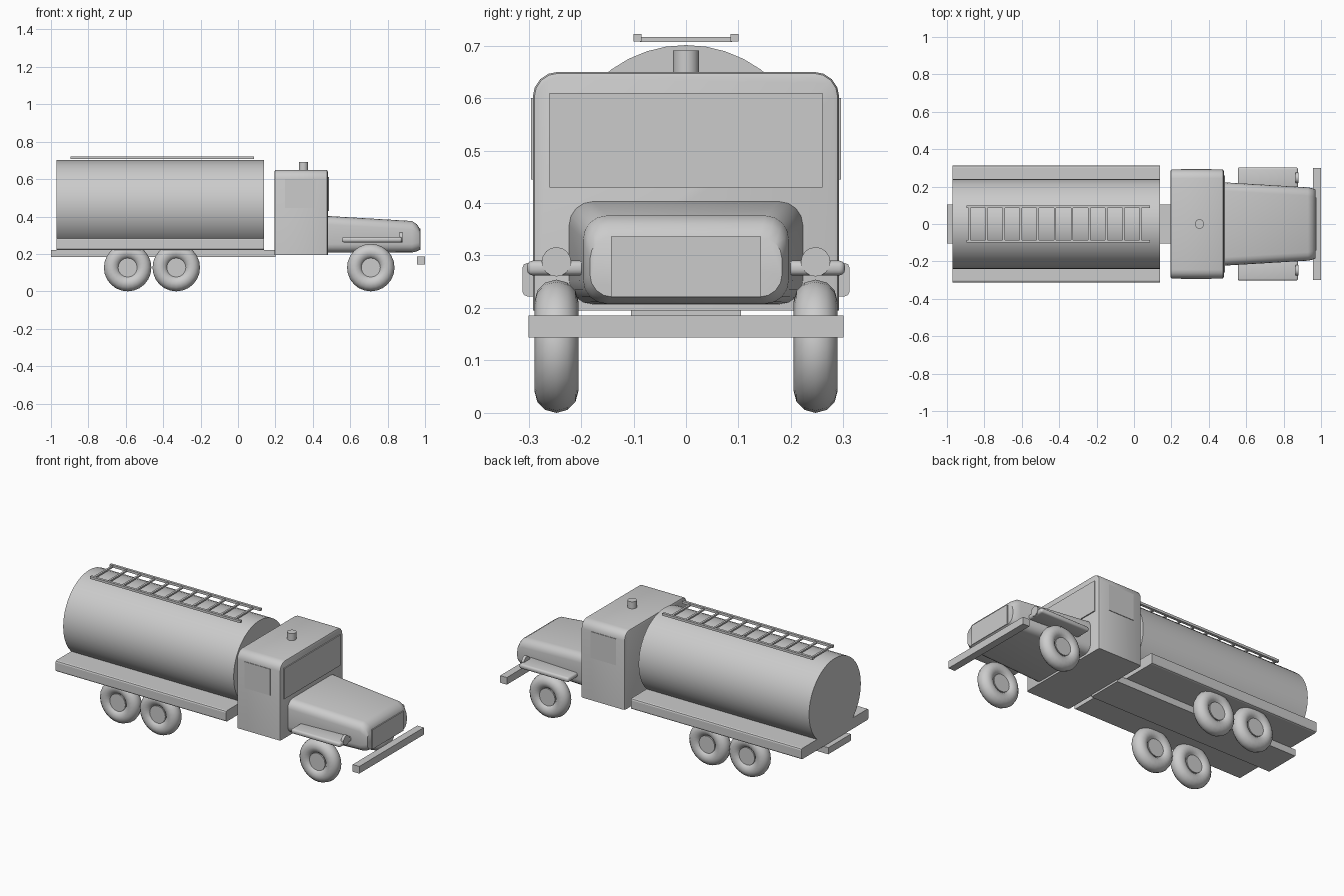
import bpy, bmesh, math
from mathutils import Matrix

if "Cube" in bpy.data.objects:
    bpy.data.objects.remove(bpy.data.objects["Cube"])


def finish(name, bm, smooth=True):
    bmesh.ops.recalc_face_normals(bm, faces=bm.faces[:])
    me = bpy.data.meshes.new(name)
    bm.to_mesh(me)
    bm.free()
    ob = bpy.data.objects.new(name, me)
    bpy.context.collection.objects.link(ob)
    if smooth:
        bpy.ops.object.select_all(action='DESELECT')
        ob.select_set(True)
        bpy.context.view_layer.objects.active = ob
        bpy.ops.object.shade_smooth_by_angle(angle=math.radians(35))
    return ob


def box(name, x, y, z, bevel=0.0, segments=2):
    """Box from (min, max) ranges, optionally with rounded edges."""
    bm = bmesh.new()
    bmesh.ops.create_cube(bm, size=1)
    for v in bm.verts:
        v.co = [r[0] if c < 0 else r[1] for c, r in zip(v.co, (x, y, z))]
    if bevel:
        bmesh.ops.bevel(bm, geom=bm.edges[:], offset=bevel, segments=segments,
                        profile=0.5, affect='EDGES')
    return finish(name, bm, bevel > 0)


def cylinder(name, centre, radius, depth, axis, sides):
    bm = bmesh.new()
    bmesh.ops.create_cone(bm, cap_ends=True, segments=sides, radius1=radius,
                          radius2=radius, depth=depth)
    rot = {'X': Matrix.Rotation(math.pi / 2, 4, 'Y'),
           'Y': Matrix.Rotation(math.pi / 2, 4, 'X'), 'Z': Matrix()}[axis]
    bm.transform(Matrix.Translation(centre) @ rot)
    return finish(name, bm)


def rounded_section(x, half_w, z0, z1, r, steps=4):
    """Rounded rectangle in the YZ plane at x."""
    pts = []
    for cy, cz, a0 in ((half_w - r, z1 - r, 0), (r - half_w, z1 - r, 90),
                       (r - half_w, z0 + r, 180), (half_w - r, z0 + r, 270)):
        for i in range(steps + 1):
            a = math.radians(a0 + 90 * i / steps)
            pts.append((x, cy + r * math.cos(a), cz + r * math.sin(a)))
    return pts


def loft(name, sections):
    bm = bmesh.new()
    rings = [[bm.verts.new(p) for p in s] for s in sections]
    n = len(rings[0])
    for a, b in zip(rings, rings[1:]):
        for i in range(n):
            bm.faces.new((a[i], a[(i + 1) % n], b[(i + 1) % n], b[i]))
    bm.faces.new(rings[0])
    bm.faces.new(rings[-1])
    return finish(name, bm)


def tyre(name, x, y, z, major=0.085, minor=0.042, n=24, m=12):
    bm = bmesh.new()
    rings = []
    for i in range(n):
        a = 2 * math.pi * i / n
        ring = []
        for j in range(m):
            b = 2 * math.pi * j / m
            r = major + minor * math.cos(b)
            ring.append(bm.verts.new((x + r * math.cos(a), y + minor * math.sin(b),
                                      z + r * math.sin(a))))
        rings.append(ring)
    for i in range(n):
        p, q = rings[i], rings[(i + 1) % n]
        for j in range(m):
            k = (j + 1) % m
            bm.faces.new((p[j], p[k], q[k], q[j]))
    return finish(name, bm)


# Chassis, side deck and tank
box("chassis", (-1.0, 0.2), (-0.105, 0.105), (0.183, 0.222))
deck = box("deck", (-0.97, 0.14), (-0.312, 0.312), (0.222, 0.286))
bm = bmesh.new()
bm.from_mesh(deck.data)
long_edges = [e for e in bm.edges if abs(e.verts[0].co.x - e.verts[1].co.x) > 0.5]
bmesh.ops.bevel(bm, geom=long_edges, offset=0.01, segments=2, profile=0.5, affect='EDGES')
bm.to_mesh(deck.data)
bm.free()
cylinder("tank", (-0.415, 0, 0.46), 0.241, 1.11, 'X', 20 * 2)

# Ladder on the tank
for s in (-1, 1):
    box("ladder_rail", (-0.895, 0.085), (s * 0.0925 - 0.0075, s * 0.0925 + 0.0075), (0.708, 0.722))
for i in range(11):
    x = -0.88 + i * 0.0915
    box("ladder_rung", (x - 0.006, x + 0.006), (-0.088, 0.088), (0.707, 0.716))

# Cab: large rounding along the roof sides, small rounding on the uprights
bm = bmesh.new()
bmesh.ops.create_cube(bm, size=1)
for v in bm.verts:
    v.co = [r[0] if c < 0 else r[1] for c, r in
            zip(v.co, ((0.195, 0.48), (-0.292, 0.292), (0.195, 0.65)))]
roof = [e for e in bm.edges if all(v.co.z > 0.6 for v in e.verts)
        and abs(e.verts[0].co.x - e.verts[1].co.x) > 0.1]
bmesh.ops.bevel(bm, geom=roof, offset=0.048, segments=4, profile=0.5, affect='EDGES')
rim = [e for e in bm.edges if abs(e.verts[0].co.x - e.verts[1].co.x) < 0.01
       and max(v.co.z for v in e.verts) > 0.3]
bmesh.ops.bevel(bm, geom=rim, offset=0.01, segments=2, profile=0.5, affect='EDGES')
finish("cab", bm)
box("windscreen", (0.475, 0.486), (-0.26, 0.26), (0.43, 0.61))
for s in (-1, 1):
    box("side_window", (0.25, 0.415), sorted((s * 0.28, s * 0.295)), (0.445, 0.6))
cylinder("roof_vent", (0.35, 0, 0.665), 0.025, 0.052, 'Z', 16)

# Tapered hood and grille
loft("hood", [rounded_section(0.475, 0.223, 0.207, 0.403, 0.045),
              rounded_section(0.93, 0.196, 0.208, 0.376, 0.045),
              rounded_section(0.955, 0.191, 0.213, 0.36, 0.045),
              rounded_section(0.971, 0.183, 0.221, 0.336, 0.042)])
box("grille", (0.96, 0.977), (-0.143, 0.143), (0.221, 0.336))
box("front_bumper", (0.957, 1.0), (-0.3, 0.3), (0.144, 0.186))

# Fenders, headlights and wheels on both sides
for s in (-1, 1):
    box("fender", (0.555, 0.877), sorted((s * 0.191, s * 0.303)), (0.262, 0.29), 0.011, 3)
    cylinder("headlight", (0.871, s * 0.247, 0.288), 0.028, 0.017, 'X', 16)
    for x in (0.71, -0.33, -0.59):
        tyre("tyre", x, s * 0.247, 0.127)
        cylinder("wheel_hub", (x, s * 0.247, 0.127), 0.051, 0.06, 'Y', 16)
